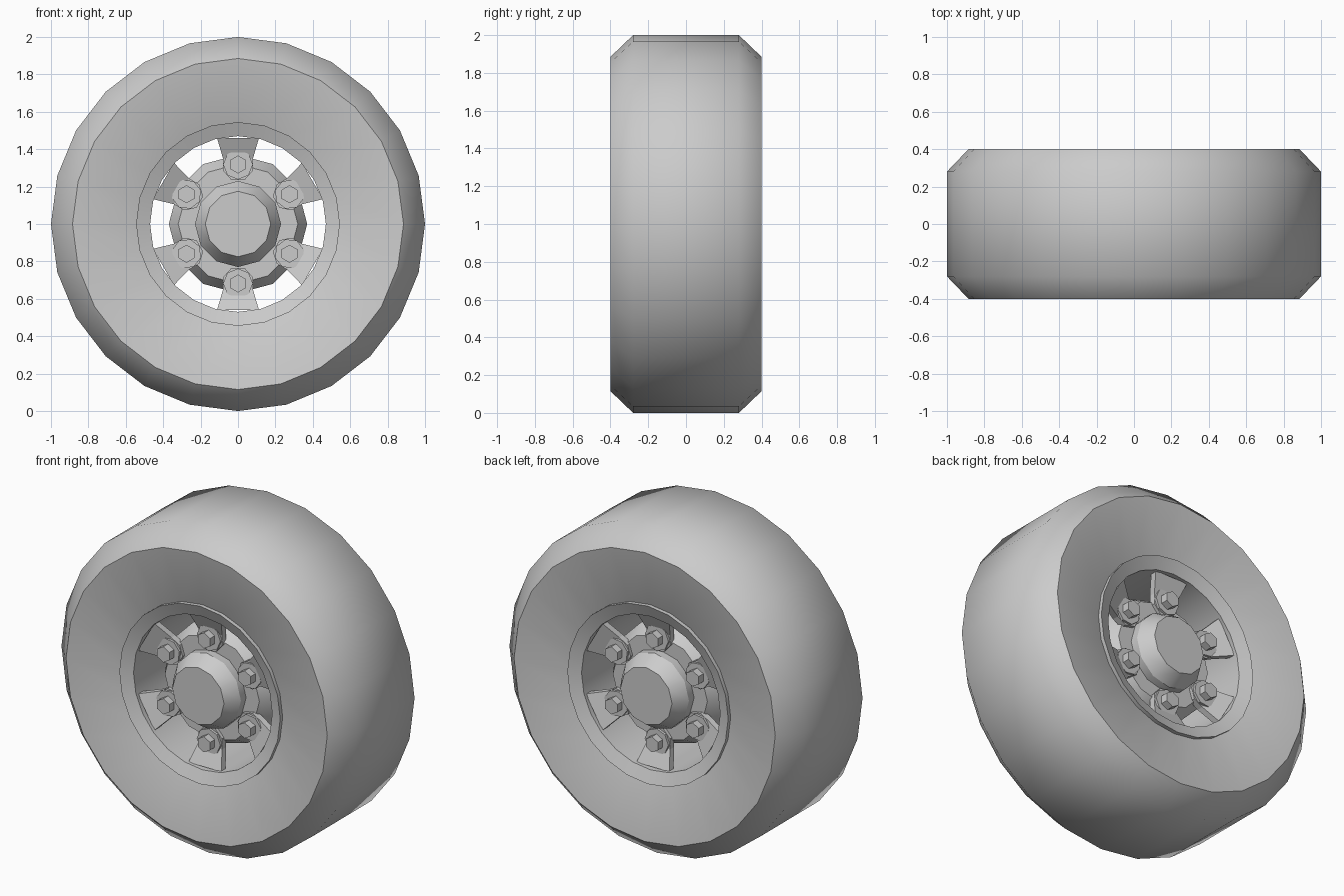
import bpy, bmesh
from math import sin, cos, pi, radians
from mathutils import Matrix

if "Cube" in bpy.data.objects:
    bpy.data.objects.remove(bpy.data.objects["Cube"])

CENTRE = Matrix.Translation((0, 0, 1))
FLIP = Matrix.Rotation(pi, 4, 'Z')


def finish(name, bm, smooth=None):
    bmesh.ops.recalc_face_normals(bm, faces=bm.faces[:])
    mesh = bpy.data.meshes.new(name)
    bm.transform(CENTRE)
    bm.to_mesh(mesh)
    bm.free()
    ob = bpy.data.objects.new(name, mesh)
    bpy.context.collection.objects.link(ob)
    if smooth:
        bpy.ops.object.select_all(action='DESELECT')
        ob.select_set(True)
        bpy.context.view_layer.objects.active = ob
        bpy.ops.object.shade_smooth_by_angle(angle=radians(smooth))
    return ob


def lathe(bm, profile, sides, closed=False, at=(0, 0)):
    """Turn (radius, y) points around the y axis; open profiles get end caps."""
    rings = [[bm.verts.new((at[0] + r * sin(2 * pi * i / sides), y,
                            at[1] + r * cos(2 * pi * i / sides)))
              for i in range(sides)] for r, y in profile]
    pairs = list(zip(rings, rings[1:]))
    if closed:
        pairs.append((rings[-1], rings[0]))
    else:
        bm.faces.new(rings[0])
        bm.faces.new(rings[-1])
    for a, b in pairs:
        for i in range(sides):
            j = (i + 1) % sides
            bm.faces.new((a[i], a[j], b[j], b[i]))


def both_ends(half):
    return half + [(r, -y) for r, y in reversed(half)]


# Tyre
bm = bmesh.new()
lathe(bm, both_ends([(0.47, -0.31), (0.54, -0.345), (0.885, -0.40), (1.0, -0.28)]), 24, True)
finish("tyre", bm, 50).data.update()

# Rim barrel with a lip on each side
bm = bmesh.new()
lathe(bm, both_ends([(0.545, -0.30), (0.545, -0.37), (0.47, -0.34)]), 24, True)
finish("rim", bm, 30)

# Hub drum running through the wheel, with a tapered cap on each side
bm = bmesh.new()
lathe(bm, both_ends([(0.175, -0.385), (0.23, -0.30), (0.23, -0.25),
                     (0.32, -0.25), (0.37, -0.17)]), 12)
finish("hub", bm, 30)

# Half outline of a spoke as (x, radius, y), from the rounded pad to the rim
HALF = [(0.035, 0.235, -0.27), (0.08, 0.285, -0.27), (0.08, 0.35, -0.27), (0.112, 0.46, -0.32)]


def add_spoke(bm):
    rows = []
    for x, r, y in HALF:
        rows.append([bm.verts.new(p) for p in
                     ((-x, y, r), (x, y, r), (x, y + 0.04, r), (-x, y + 0.04, r))])
    bm.faces.new(rows[0])
    bm.faces.new(rows[-1])
    for a, b in zip(rows, rows[1:]):
        for i in range(4):
            j = (i + 1) % 4
            bm.faces.new((a[i], a[j], b[j], b[i]))


def add_washer(bm):
    lathe(bm, [(0.08, -0.255), (0.08, -0.285)], 8, at=(0, 0.318))


def add_nut(bm):
    lathe(bm, [(0.048, -0.26), (0.048, -0.33)], 6, at=(0, 0.318))


# Six spokes, washers and nuts on each side
for side, turn in (("front", Matrix.Identity(4)), ("back", FLIP)):
    for part, add in (("spoke", add_spoke), ("washer", add_washer), ("nut", add_nut)):
        for k in range(6):
            bm = bmesh.new()
            add(bm)
            bm.transform(turn @ Matrix.Rotation(k * pi / 3, 4, 'Y'))
            finish(f"{side}_{part}_{k + 1}", bm)
